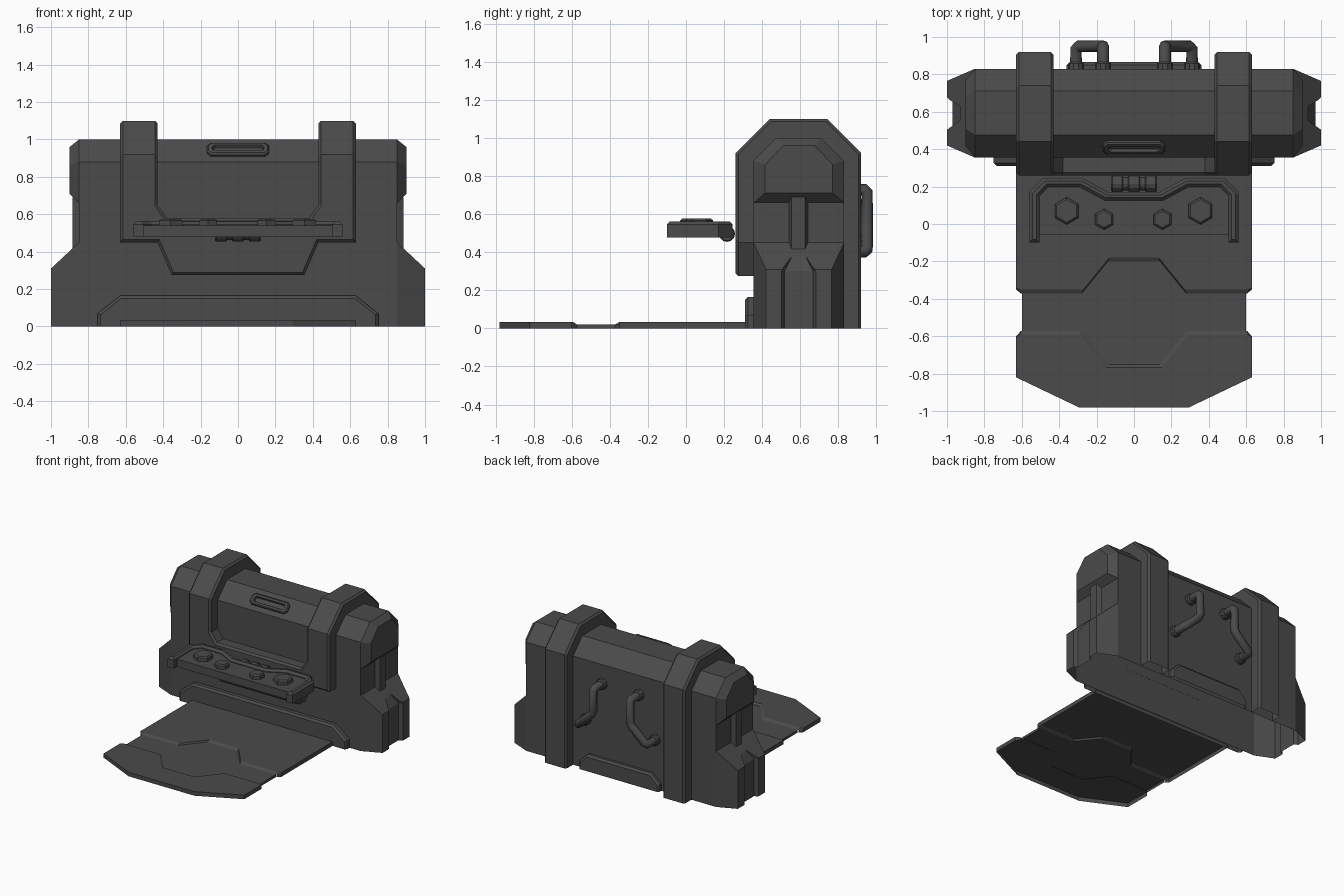
import bpy, bmesh, math
from mathutils import Vector

if "Cube" in bpy.data.objects:
    bpy.data.objects.remove(bpy.data.objects["Cube"])

mat = bpy.data.materials.new("dark_grey")
mat.diffuse_color = (0.07, 0.07, 0.07, 1)
mat.use_nodes = True
mat.node_tree.nodes["Principled BSDF"].inputs["Base Color"].default_value = mat.diffuse_color


def on_ground(c):
    return c.z < .001


def finish(name, bm, drop=on_ground):
    """Make an object; faces whose centre passes drop() are left open."""
    gone = [f for f in bm.faces if drop and drop(f.calc_center_median())]
    if gone:
        bmesh.ops.delete(bm, geom=gone, context='FACES')
    me = bpy.data.meshes.new(name)
    bm.to_mesh(me)
    bm.free()
    ob = bpy.data.objects.new(name, me)
    bpy.context.collection.objects.link(ob)
    me.materials.append(mat)
    return ob


def loft(name, rings, bevel=0, keep=None, drop=on_ground):
    """Skin a stack of equal-length rings, cap both ends, bevel cap edges that pass keep()."""
    bm = bmesh.new()
    vs = [[bm.verts.new(p) for p in r] for r in rings]
    n = len(rings[0])
    caps = [bm.faces.new(vs[0]), bm.faces.new(vs[-1])]
    for a, b in zip(vs, vs[1:]):
        for i in range(n):
            bm.faces.new((a[i], a[(i + 1) % n], b[(i + 1) % n], b[i]))
    bmesh.ops.recalc_face_normals(bm, faces=bm.faces[:])
    if bevel:
        edges = {e for f in caps for e in f.edges}
        edges = [e for e in edges if keep is None or keep((e.verts[0].co + e.verts[1].co) / 2)]
        bmesh.ops.bevel(bm, geom=edges, offset=bevel, segments=1, affect='EDGES', profile=0.5)
    return finish(name, bm, drop)


def prism(name, pts, axis, a, b, bevel=0, keep=None, drop=on_ground):
    def put(p, h):
        return {'x': (h, p[0], p[1]), 'y': (p[0], h, p[1]), 'z': (p[0], p[1], h)}[axis]
    return loft(name, [[put(p, a) for p in pts], [put(p, b) for p in pts]], bevel, keep, drop)


def sym(half):
    """Mirror a half outline (x > 0) into a full closed one."""
    return half + [(-x, y) for x, y in reversed(half)]


def ngon(cx, cy, r, n, rot=0.0):
    return [(cx + r * math.cos(rot + 2 * math.pi * i / n),
             cy + r * math.sin(rot + 2 * math.pi * i / n)) for i in range(n)]


# main trunk, a shell open underneath
prism("main_body", [(.355, 0), (.355, .88), (.475, 1), (.71, 1), (.83, .88), (.83, 0)], 'x', -.85, .85,
      drop=lambda c: on_ground(c) or abs(c.x) > .8)

# sloped panels at the foot of front and back
prism("front_base_panel", sym([(.75, 0), (.75, .07), (.63, .165)]), 'y', .31, .355, .015,
      lambda c: c.y < .32 and c.z > .01, lambda c: on_ground(c) or c.y > .354)
prism("back_base_panel", sym([(.36, 0), (.36, .06), (.285, .13)]), 'y', .83, .865, .015,
      lambda c: c.y > .86 and c.z > .01, lambda c: on_ground(c) or c.y < .831)

# front plate joining the two straps
prism("front_plate", sym([(.38, .58), (.43, .65), (.63, .65), (.63, .45), (.43, .45), (.355, .275)]),
      'y', .26, .356, .015, lambda c: c.y < .27 and not (c.z > .64 and abs(c.x) > .42))

for s, side in ((1, "right"), (-1, "left")):
    # strap hugging the trunk
    prism(side + "_strap", [(.26, .65), (.26, .92), (.44, 1.1), (.74, 1.1), (.92, .92), (.92, 0),
                            (.828, 0), (.828, .88), (.71, .998), (.475, .998), (.357, .88), (.357, .65)],
          'x', .43 * s, .63 * s, .015,
          lambda c: (c.z > .66 or c.y > .91) and (c.y < .3 or c.y > .9 or c.z > 1.0))

    # upper end cap, tapering outward
    loft(side + "_end_cap", [
        [(.85 * s, y, z) for y, z in ((.355, .66), (.355, .88), (.475, 1), (.71, 1), (.83, .88), (.83, .66))],
        [(.90 * s, y, z) for y, z in ((.415, .71), (.415, .86), (.51, .96), (.675, .96), (.77, .86), (.77, .71))]],
        drop=lambda c: abs(c.x) < .851)

    # recessed wall between cap and foot, with a vertical bar
    prism(side + "_recess_wall", [(.355, .45), (.355, .66), (.83, .66), (.83, .45)], 'x', .845 * s, .85 * s)
    loft(side + "_end_bar", [
        [(.85 * s, y, z) for y, z in ((.54, .42), (.54, .70), (.64, .70), (.64, .42))],
        [(.885 * s, y, z) for y, z in ((.555, .40), (.555, .69), (.625, .69), (.625, .40))]])

    # flared foot with a central groove cut into it
    foot = loft("tmp_foot", [
        [(.85 * s, y, z) for y, z in ((.355, 0), (.355, .45), (.83, .45), (.83, 0))],
        [(1.0 * s, y, z) for y, z in ((.42, 0), (.42, .31), (.765, .31), (.765, 0))]], drop=None)
    cutter = loft("tmp_cutter", [
        [(x * s, y, z) for x, y in ((f, .592 - w), (f, .592 + w), (1.03, .592 + w + e), (1.03, .592 - w - e))]
        for f, w, e, z in ((.97, .075, .03, -.1), (.97, .075, .03, .30), (.925, .036, .03, .376))], drop=None)
    mod = foot.modifiers.new("groove", 'BOOLEAN')
    mod.operation = 'DIFFERENCE'
    mod.solver = 'EXACT'
    mod.object = cutter
    bpy.context.view_layer.update()
    bm = bmesh.new()
    bm.from_mesh(foot.evaluated_get(bpy.context.evaluated_depsgraph_get()).to_mesh())
    bpy.data.objects.remove(foot)
    bpy.data.objects.remove(cutter)
    finish(side + "_foot", bm, lambda c: on_ground(c) or abs(c.x) < .851)

    # bent grab handle on the back
    cu = bpy.data.curves.new(side + "_grab_handle", 'CURVE')
    cu.dimensions = '3D'
    cu.bevel_depth = .032
    cu.bevel_resolution = 2
    cu.use_fill_caps = True
    path = [(.165, .82, .728), (.165, .935, .728), (.165, .95, .713), (.165, .95, .55), (.18, .95, .52),
            (.295, .95, .415), (.31, .935, .403), (.31, .82, .403)]
    sp = cu.splines.new('POLY')
    sp.points.add(len(path) - 1)
    for p, (x, y, z) in zip(sp.points, path):
        p.co = (x * s, y, z, 1)
    tmp = bpy.data.objects.new("tmp", cu)
    bpy.context.collection.objects.link(tmp)
    bpy.context.view_layer.update()
    bm = bmesh.new()
    bm.from_mesh(tmp.evaluated_get(bpy.context.evaluated_depsgraph_get()).to_mesh())
    bpy.data.objects.remove(tmp)
    finish(side + "_grab_handle", bm)
    for k, (x, z) in enumerate(((.165, .728), (.31, .403))):
        prism(f"{side}_handle_collar_{k}", ngon(x * s, z, .043, 10), 'y', .825, .865, .008,
              lambda c: c.y > .86)

# oblong latch frame on the front slope
v, nrm, mid = Vector((0, .7071, .7071)), Vector((0, -.7071, .7071)), Vector((0, .415, .94))


def latch_ring(hw, hh, c, h):
    pts = sym([(hw - c, -hh), (hw, -hh + c), (hw, hh - c), (hw - c, hh)])
    return [mid + Vector((x, 0, 0)) + v * y + nrm * h for x, y in pts]


loft("latch_frame", [latch_ring(.165, .045, .022, -.005), latch_ring(.165, .045, .022, .014),
                     latch_ring(.157, .037, .018, .022), latch_ring(.138, .022, .012, .022),
                     latch_ring(.132, .016, .010, .004)])

# control shelf: slab, raised rim, buttons and hinge
prism("shelf_slab", sym([(.53, -.06), (.53, .165), (.48, .23), (.28, .23), (.14, .16)]), 'z', .478, .54)
prism("shelf_rim", sym([(.14, .172), (.275, .245), (.485, .245), (.56, .17), (.56, -.10), (.505, -.10),
                        (.505, .15), (.46, .198), (.29, .198), (.155, .125)]), 'z', .478, .562, .016,
      lambda c: c.z > .55)
for i, (x, y, r) in enumerate(((-.36, .07, .073), (.355, .07, .073), (-.16, .025, .056), (.152, .025, .056))):
    prism(f"hex_button_{i}", ngon(x, y, r, 6, math.pi / 6), 'z', .535, .576, .01, lambda c: c.z > .57)
prism("shelf_hinge_pin", ngon(.215, .497, .035, 12), 'x', -.12, .12)
for i, x in enumerate((-.09, 0, .09)):
    prism(f"hinge_knuckle_{i}", ngon(.215, .497, .043, 12), 'x', x - .032, x + .032, .006)


# fold-out floor ramp: two raised plates sloping down to a lower middle one
def open_ramp(c):
    return on_ground(c) or (c.z < .012 and abs(c.x) < .595 and c.y > -.8)


def ramp(name, low, high):
    loft(name, [[(x, y, 0) for x, y in sym(low)], [(x, y, .02) for x, y in sym(low)],
                [(x, y, .033) for x, y in sym(high)]], drop=open_ramp)


ramp("ramp_inner_plate", [(.63, .32), (.63, -.35), (.605, -.372), (.28, -.372), (.14, -.2)],
     [(.63, .32), (.63, -.345), (.61, -.35), (.27, -.35), (.13, -.178)])
ramp("ramp_outer_plate", [(.14, -.75), (.28, -.572), (.605, -.572), (.63, -.60), (.63, -.82), (.295, -.98)],
     [(.15, -.768), (.29, -.592), (.61, -.592), (.63, -.605), (.63, -.82), (.295, -.98)])
prism("ramp_middle_plate", sym([(.14, -.2), (.28, -.372), (.60, -.372), (.60, -.572), (.28, -.572), (.14, -.75)]),
      'z', 0, .02, drop=open_ramp)

# smooth only the round pieces
bpy.ops.object.select_all(action='DESELECT')
for ob in bpy.data.objects:
    if "grab_handle" in ob.name:
        ob.select_set(True)
        bpy.context.view_layer.objects.active = ob
bpy.ops.object.shade_smooth_by_angle(angle=math.radians(50))
